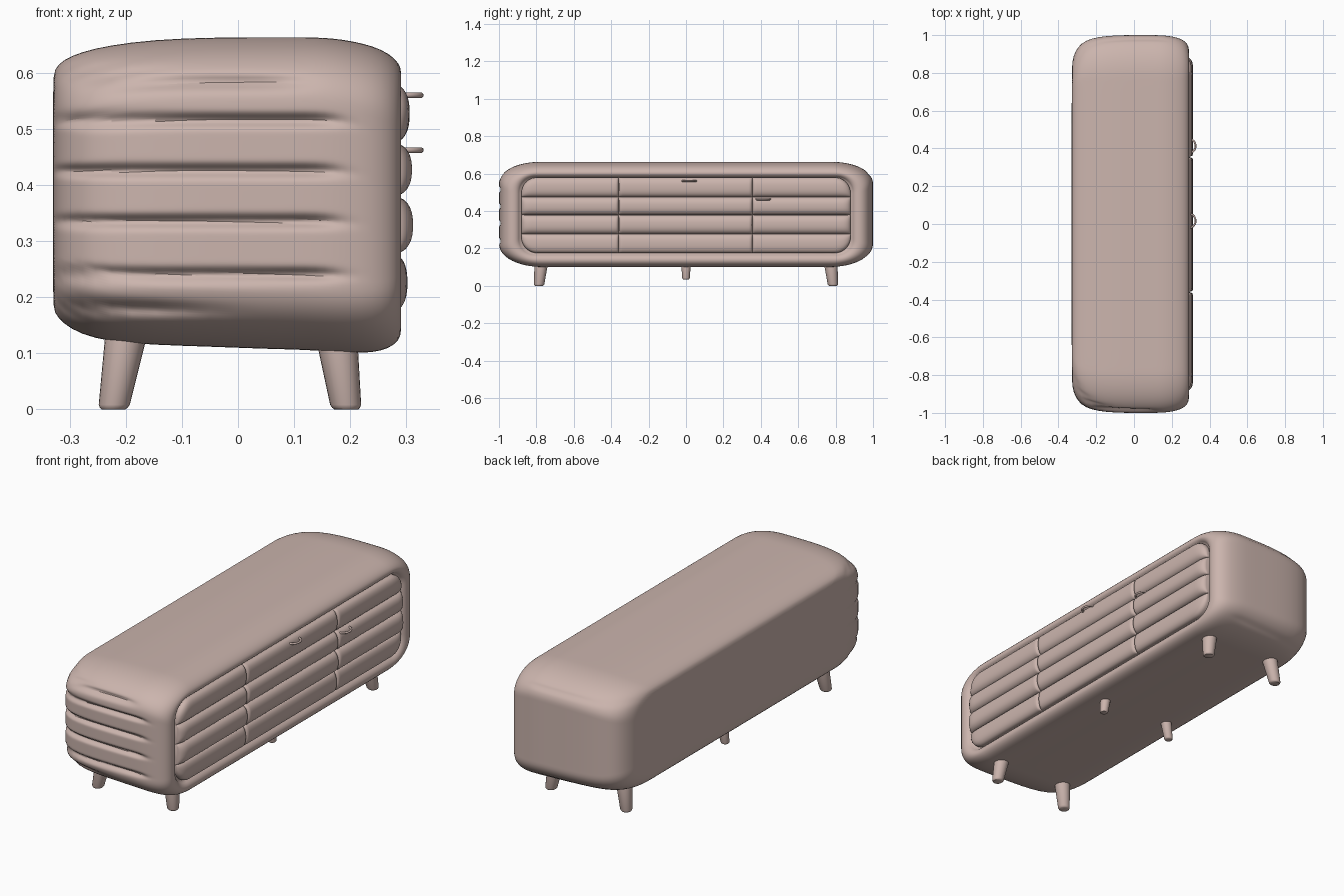
import bpy, bmesh, math
from mathutils import Vector

if "Cube" in bpy.data.objects:
    bpy.data.objects.remove(bpy.data.objects["Cube"])

mat = bpy.data.materials.new("dusty beige")
mat.diffuse_color = (0.60, 0.46, 0.42, 1)
mat.use_nodes = True
mat.node_tree.nodes["Principled BSDF"].inputs["Base Color"].default_value = mat.diffuse_color


def loft(name, rings, angle=50, subsurf=0):
    """Closed rings of points joined into a capped, smooth solid."""
    bm = bmesh.new()
    vs = [[bm.verts.new(p) for p in r] for r in rings]
    n = len(vs[0])
    for a, b in zip(vs, vs[1:]):
        for i in range(n):
            bm.faces.new((a[i], a[(i + 1) % n], b[(i + 1) % n], b[i]))
    bm.faces.new(vs[0])
    bm.faces.new(vs[-1][::-1])
    bmesh.ops.recalc_face_normals(bm, faces=bm.faces)
    me = bpy.data.meshes.new(name)
    bm.to_mesh(me)
    bm.free()
    ob = bpy.data.objects.new(name, me)
    bpy.context.collection.objects.link(ob)
    me.materials.append(mat)
    if subsurf:
        ob.modifiers.new("smooth", 'SUBSURF').levels = subsurf
        ob.modifiers["smooth"].render_levels = subsurf
    bpy.ops.object.select_all(action='DESELECT')
    ob.select_set(True)
    bpy.context.view_layer.objects.active = ob
    bpy.ops.object.shade_smooth_by_angle(angle=math.radians(angle))
    return ob


def section(hy, z0, z1, ry, rz):
    """Rounded rectangle in the y-z plane, finely sampled on both ends."""
    pts = []
    corners = [(1, 1), (-1, 1), (-1, -1), (1, -1)]
    k, e = 20, 2 / 2.15
    for q, (sy, sz) in enumerate(corners):
        cy = sy * (hy - ry)
        cz = z1 - rz if sz > 0 else z0 + rz
        arc = []
        for i in range(k + 1):
            a = math.pi / 2 * i / k
            if q % 2:
                a = math.pi / 2 - a
            arc.append((cy + sy * ry * max(0, math.cos(a)) ** e,
                        cz + sz * rz * max(0, math.sin(a)) ** e))
        if pts:
            straight(pts, arc[0], 48 if q == 2 else 14)
        pts += arc
    straight(pts, pts[0], 48)
    return pts


def straight(pts, end, n):
    a = pts[-1]
    pts += [(a[0] + (end[0] - a[0]) * i / n, a[1] + (end[1] - a[1]) * i / n)
            for i in range(1, n)]


# --- body: lofted from back to front, with padded grooves on the -y end
KEYS = [(-.33, .80, .19, .585, .12, .08), (-.328, .86, .173, .606, .16, .10),
        (-.312, .915, .153, .623, .19, .11), (-.28, .957, .134, .637, .21, .12),
        (-.23, .982, .121, .649, .22, .12), (-.15, .996, .115, .659, .23, .12),
        (-.05, 1.0, .112, .663, .23, .12), (.05, 1.0, .108, .663, .23, .12),
        (.10, 1.0, .107, .663, .23, .12), (.14, .999, .105, .663, .23, .12),
        (.17, .997, .103, .661, .23, .12), (.20, .993, .101, .657, .23, .12),
        (.24, .984, .101, .648, .22, .12), (.27, .967, .109, .634, .20, .115),
        (.287, .946, .123, .617, .17, .11), (.292, .922, .14, .602, .13, .10),
        (.286, .90, .157, .589, .10, .09), (.27, .887, .17, .58, .09, .085),
        (.25, .885, .172, .578, .09, .085)]
GROOVES = [(.18, -.08), (.24, .17), (.335, .17), (.425, .17), (.515, .17), (.583, .10)]


def groove(x, y, z):
    if abs(y) < .7 or x > .22:
        return y
    d = 0
    if y < 0:
        for gz, end in GROOVES:
            fade = min(1, max(0, (end + .03 - x) / .06))
            if gz > .55:
                gz += .02 * max(0, -x - .15) / .15
            d += .02 * fade * math.exp(-((z - gz) / .009) ** 2)
    else:
        for gz in (.597, .15):
            d += .006 * min(1, max(0, (.2 - x) / .06)) * math.exp(-((z - gz) / .007) ** 2)
    return y - math.copysign(d, y)


rings = [[(k[0], groove(k[0], y, z), z) for y, z in section(*k[1:])] for k in KEYS]
loft("body", rings, 60, 1)


# --- padded front: four rows by three columns, clipped by the rounded opening
def corner_drop(y, r=.085, half=.88):
    t = max(0, abs(y) - (half - r))
    return r - math.sqrt(max(0, r * r - min(t, r) ** 2))


def cushion(name, y0, y1, z0, z1, bulge):
    ys = [y0 + (y1 - y0) * .5 * (1 - math.cos(math.pi * i / 28)) for i in range(29)]
    rings = []
    for y in ys:
        zt, zb = min(z1, .58 - corner_drop(y)), max(z0, .175 + corner_drop(y))
        if zt - zb < .012:
            continue
        r = .045 if min(abs(y - y0), abs(y - y1)) == min(abs(abs(y) - .88), 9) else .012
        t = min(1, min(y - y0, y1 - y) / r)
        depth = .35 + .65 * math.sqrt(max(0, 1 - (1 - t) ** 2))
        cz, hz = (zt + zb) / 2, (zt - zb) / 2
        depth *= min(1, .5 + hz / (z1 - z0))
        ring = []
        for i in range(25):
            a = math.pi * i / 24 - math.pi / 2
            s, c = math.sin(a), max(0, math.cos(a))
            ring.append((.27 + (bulge - .27) * depth * c ** .75, y,
                         cz + hz * math.copysign(abs(s) ** .85, s)))
        ring += [(.245, y, cz + hz), (.245, y, cz - hz)]
        rings.append(ring)
    loft(name, rings, 60)


ROWS = [(.175, .277, .302), (.277, .38, .312), (.38, .475, .31), (.475, .58, .306)]
COLS = [(-.88, -.36), (-.36, .355), (.355, .88)]
for c, (y0, y1) in enumerate(COLS):
    for r, (z0, z1, b) in enumerate(ROWS):
        cushion(f"front_cushion_{c}_{r}", y0, y1, z0, z1, b)


# --- bow handles
def handle(name, yc, z):
    rings = []
    for i in range(17):
        a = math.pi * i / 16
        p = Vector((.29 + .036 * math.sin(a), yc + .038 * math.cos(a), z))
        n = Vector((math.sin(a), math.cos(a), 0))
        rings.append([p + .005 * (n * math.cos(t) + Vector((0, 0, math.sin(t))))
                      for t in (math.tau * j / 10 for j in range(10))])
    loft(name, rings)


handle("middle_handle", .017, .56)
handle("side_handle", .413, .462)


# --- tapered, splayed legs; the middle pair is shorter and thinner
def leg(name, bottom, top, rb, rt):
    b, t = Vector(bottom), Vector(top)
    rings = []
    for f, s in ((0, .78), (.02, .9), (.06, 1), (1, 1)):
        c, r = b.lerp(t, f), (rb + (rt - rb) * f) * s
        rings.append([c + Vector((r * math.cos(a), r * math.sin(a), 0))
                      for a in (math.tau * j / 24 for j in range(24))])
    loft(name, rings, 40)


for side, xb, xt in (("back", -.222, -.198), ("front", .193, .174)):
    for s, end in ((-1, "left"), (1, "right")):
        leg(f"{side}_{end}_leg", (xb, s * .786, 0), (xt, s * .772, .14), .027, .038)
    leg(f"{side}_middle_leg", (xb + (xt - xb) * .25, 0, .035), (xt, 0, .14), .02, .027)
